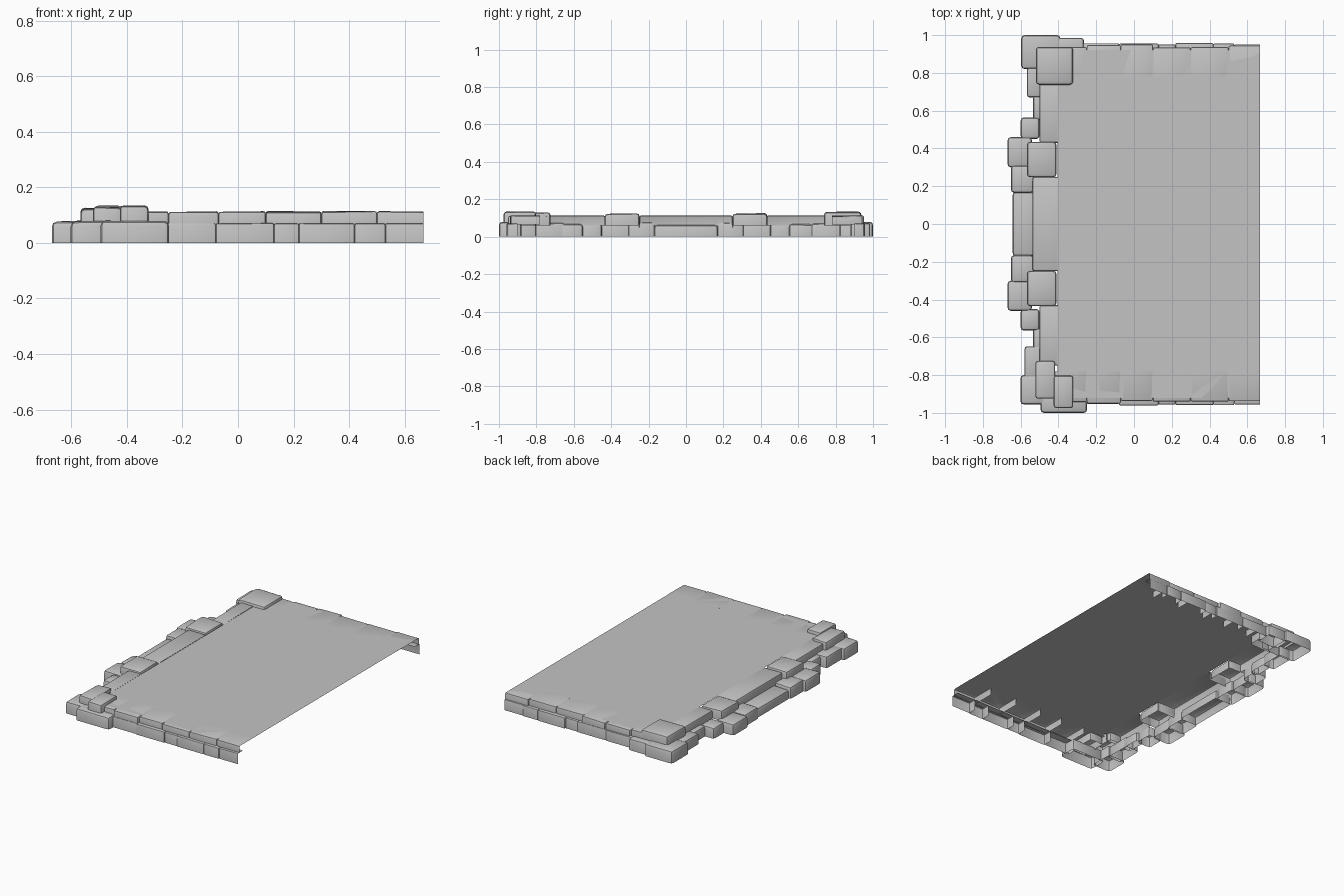
import bpy
import bmesh
import random
from mathutils import Vector

random.seed(4)
default = bpy.data.objects.get("Cube")
if default:
    bpy.data.objects.remove(default, do_unlink=True)

stone_grey = bpy.data.materials.new("stone grey")
stone_grey.use_nodes = True
colour = (0.55, 0.55, 0.55, 1)
stone_grey.diffuse_color = colour
stone_grey.node_tree.nodes["Principled BSDF"].inputs["Base Color"].default_value = colour

DOWN, RIGHT_END, LEFT_END = Vector((0, 0, -1)), Vector((1, 0, 0)), Vector((-1, 0, 0))
END = 0.667      # open end of the platform
FLOOR_Z = 0.112
FLOOR_X = -0.405


def finish(name, bm):
    mesh = bpy.data.meshes.new(name)
    bm.to_mesh(mesh)
    bm.free()
    mesh.materials.append(stone_grey)
    obj = bpy.data.objects.new(name, mesh)
    bpy.context.collection.objects.link(obj)
    bpy.ops.object.select_all(action="DESELECT")
    obj.select_set(True)
    bpy.context.view_layer.objects.active = obj
    bpy.ops.object.shade_smooth_by_angle(angle=0.7)
    return obj


def stone(name, x, y, z, open_sides=(DOWN,), bevel=0.014, wobble=0.006):
    """Worn hollow block spanning the x, y and z ranges, open on some sides."""
    bm = bmesh.new()
    bmesh.ops.create_cube(bm, size=1)
    for v in bm.verts:
        top = v.co.z > 0
        v.co = [lo + (c + 0.5) * (hi - lo) for c, (lo, hi) in zip(v.co, (x, y, z))]
        if top:
            v.co.z -= random.uniform(0, wobble)
    bm.normal_update()
    gone = [f for f in bm.faces if any(f.normal.dot(d) > 0.9 for d in open_sides)]
    bmesh.ops.delete(bm, geom=gone, context="FACES")
    edges = [e for e in bm.edges if not e.is_boundary]
    bmesh.ops.bevel(bm, geom=edges, offset=bevel, segments=2, profile=0.5,
                    affect="EDGES", clamp_overlap=True)
    return finish(name, bm)


def sided(side, inner, outer):
    return tuple(sorted((side * inner, side * outer)))


# Thin floor sheet
bm = bmesh.new()
corners = [(FLOOR_X, -0.92), (END, -0.92), (END, 0.92), (FLOOR_X, 0.92)]
bm.faces.new([bm.verts.new((x, y, FLOOR_Z)) for x, y in corners])
finish("floor", bm)

# Long walls: a lower and an upper course on the front and back
lower_cuts = [-0.27, -0.08, 0.13, 0.22, 0.42, 0.53, END]
upper_cuts = [-0.42, -0.25, -0.07, 0.1, 0.3, 0.5, END]
for side, label in ((-1, "front"), (1, "back")):
    inward = Vector((0, -side, 0))
    for i in range(len(lower_cuts) - 1):
        last = lower_cuts[i + 1] == END
        sides = [DOWN, inward] + ([RIGHT_END] if last else [])
        stone(f"{label}_lower_stone_{i + 1}", lower_cuts[i:i + 2],
              sided(side, 0.9, random.uniform(0.95, 0.968)), (0, 0.071),
              sides, 0.006, 0.002)
        sides = [DOWN, inward] + ([RIGHT_END] if last else [])
        stone(f"{label}_upper_stone_{i + 1}", upper_cuts[i:i + 2],
              sided(side, 0.78, random.uniform(0.935, 0.952)), (0.066, 0.115),
              sides, 0.008, 0.005)

# Ragged left edge: lower stones shared by both halves
left_lower = [
    (-0.535, -0.48, 0.55, 0.68, 0.07),
    (-0.6, -0.5, 0.45, 0.565, 0.075),
    (-0.67, -0.54, 0.3, 0.46, 0.077),
    (-0.652, -0.53, 0.165, 0.31, 0.08),
]
for side, label in ((-1, "front"), (1, "back")):
    for i, (x0, x1, y0, y1, top) in enumerate(left_lower):
        stone(f"left_{label}_lower_stone_{i + 1}", (x0, x1),
              sided(side, y0, y1), (0, top), bevel=0.018)
    # Raised block and rim stone along the floor edge
    stone(f"left_{label}_raised_block", (-0.567, -0.411),
          sided(side, 0.248, 0.435), (0.06, 0.128), bevel=0.016)
    stone(f"left_{label}_rim_stone", (-0.5, FLOOR_X), sided(side, 0.43, 0.75),
          (0.06, 0.115), (DOWN, RIGHT_END), 0.01, 0.003)

stone("left_middle_lower_stone", (-0.642, -0.52), (-0.17, 0.17), (0, 0.063), bevel=0.016)
stone("left_middle_rim_stone", (-0.537, FLOOR_X), (-0.25, 0.25), (0.05, 0.116),
      (DOWN, RIGHT_END), 0.012, 0.003)

# Back corner
stone("back_corner_lower_block", (-0.597, -0.39), (0.82, 1), (0, 0.08), bevel=0.018)
stone("back_corner_lower_side", (-0.41, -0.265), (0.88, 0.985), (0, 0.078))
stone("back_corner_lower_end", (-0.567, -0.48), (0.67, 0.83), (0, 0.075))
stone("back_corner_raised_block", (-0.52, -0.322), (0.737, 0.938), (0.06, 0.137), bevel=0.018)

# Front corner
stone("front_corner_lower_block", (-0.602, -0.47), (-0.955, -0.8), (0, 0.08), bevel=0.018)
stone("front_corner_lower_side", (-0.495, -0.248), (-1, -0.88), (0, 0.083), bevel=0.018)
stone("front_corner_lower_end", (-0.58, -0.48), (-0.82, -0.648), (0, 0.077))
stone("front_corner_raised_end", (-0.522, -0.417), (-0.925, -0.725), (0.06, 0.131))
stone("front_corner_raised_side", (-0.425, -0.322), (-0.975, -0.802), (0.06, 0.137))
